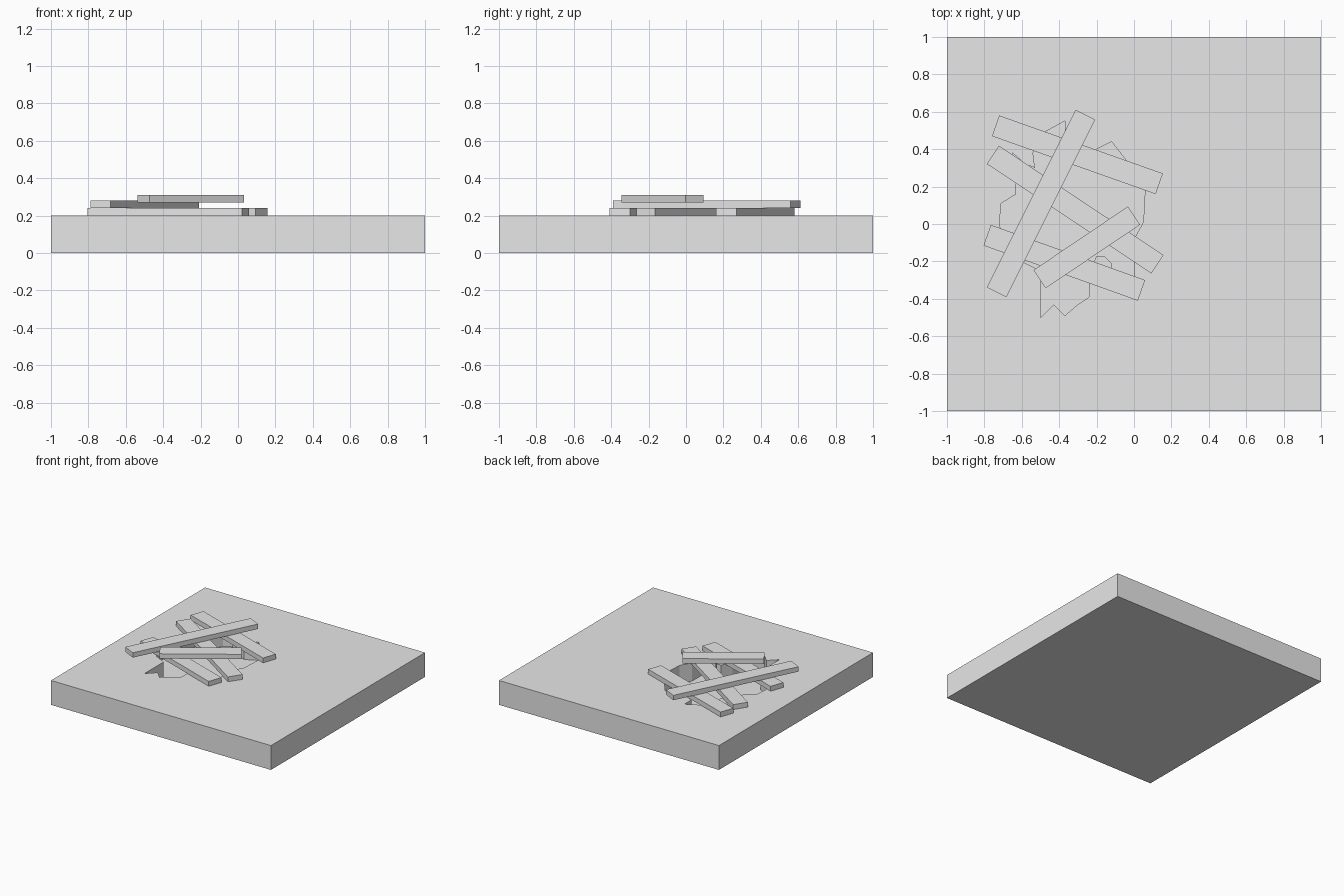
import bpy
import bmesh
from math import atan2, hypot

cube = bpy.data.objects.get("Cube")
if cube:
    bpy.data.objects.remove(cube, do_unlink=True)

# One plain grey for everything
grey = bpy.data.materials.new("plain_grey")
grey.use_nodes = True
colour = (0.8, 0.8, 0.8, 1.0)
grey.diffuse_color = colour
grey.node_tree.nodes["Principled BSDF"].inputs["Base Color"].default_value = colour


def add_object(name, bm):
    bmesh.ops.recalc_face_normals(bm, faces=bm.faces)
    mesh = bpy.data.meshes.new(name)
    bm.to_mesh(mesh)
    bm.free()
    mesh.materials.append(grey)
    obj = bpy.data.objects.new(name, mesh)
    bpy.context.collection.objects.link(obj)
    return obj


def box(name, centre, size, turn=0.0):
    bm = bmesh.new()
    bmesh.ops.create_cube(bm, size=1)
    bmesh.ops.scale(bm, vec=size, verts=bm.verts)
    obj = add_object(name, bm)
    obj.location = centre
    obj.rotation_euler.z = turn
    return obj


def prism(name, outline, bottom, top):
    bm = bmesh.new()
    face = bm.faces.new([bm.verts.new((x, y, bottom)) for x, y in outline])
    extruded = bmesh.ops.extrude_face_region(bm, geom=[face])["geom"]
    verts = [v for v in extruded if isinstance(v, bmesh.types.BMVert)]
    bmesh.ops.translate(bm, vec=(0, 0, top - bottom), verts=verts)
    return add_object(name, bm)


def plank(name, start, end, width, bottom):
    # A board laid between the middles of its two ends
    dx, dy = end[0] - start[0], end[1] - start[1]
    thick = 0.04
    centre = ((start[0] + end[0]) / 2, (start[1] + end[1]) / 2, bottom + thick / 2)
    return box(name, centre, (hypot(dx, dy), width, thick), atan2(dy, dx))


# Floor slab with a jagged pit broken into its top
slab = box("floor_slab", (0, 0, 0.1), (2, 2, 0.2))
jagged_outline = [
    (-0.5, -0.5), (-0.43, -0.43), (-0.37, -0.49), (-0.3, -0.43), (-0.24, -0.39),
    (-0.24, -0.26), (-0.2, -0.17), (-0.16, -0.17), (-0.12, -0.21), (-0.12, -0.31),
    (0, -0.3), (0, -0.08), (0.05, 0.01), (0.06, 0.2), (-0.05, 0.35),
    (-0.12, 0.44), (-0.22, 0.39), (-0.37, 0.46), (-0.37, 0.55), (-0.48, 0.49),
    (-0.54, 0.38), (-0.53, 0.3), (-0.58, 0.32), (-0.65, 0.38), (-0.63, 0.24),
    (-0.63, 0.16), (-0.71, 0.11), (-0.72, 0), (-0.7, -0.08), (-0.6, -0.2),
    (-0.5, -0.25),
]
cutter = prism("pit_cutter", jagged_outline, 0.05, 0.3)
cutter.hide_render = True
cut = slab.modifiers.new("pit", "BOOLEAN")
cut.operation = "DIFFERENCE"
cut.solver = "EXACT"
cut.object = cutter
bpy.context.view_layer.objects.active = slab
bpy.ops.object.modifier_apply(modifier=cut.name)
bpy.data.objects.remove(cutter, do_unlink=True)

# Planks thrown over the pit, in three layers
plank("back_plank", (-0.74, 0.525), (0.135, 0.215), 0.117, 0.2)
plank("middle_plank", (-0.755, 0.37), (0.125, -0.215), 0.117, 0.2)
plank("front_plank", (-0.785, -0.06), (0.04, -0.355), 0.117, 0.2)
plank("long_crossing_plank", (-0.735, -0.365), (-0.26, 0.585), 0.117, 0.24)
plank("short_top_plank", (-0.505, -0.295), (0, 0.045), 0.117, 0.27)
